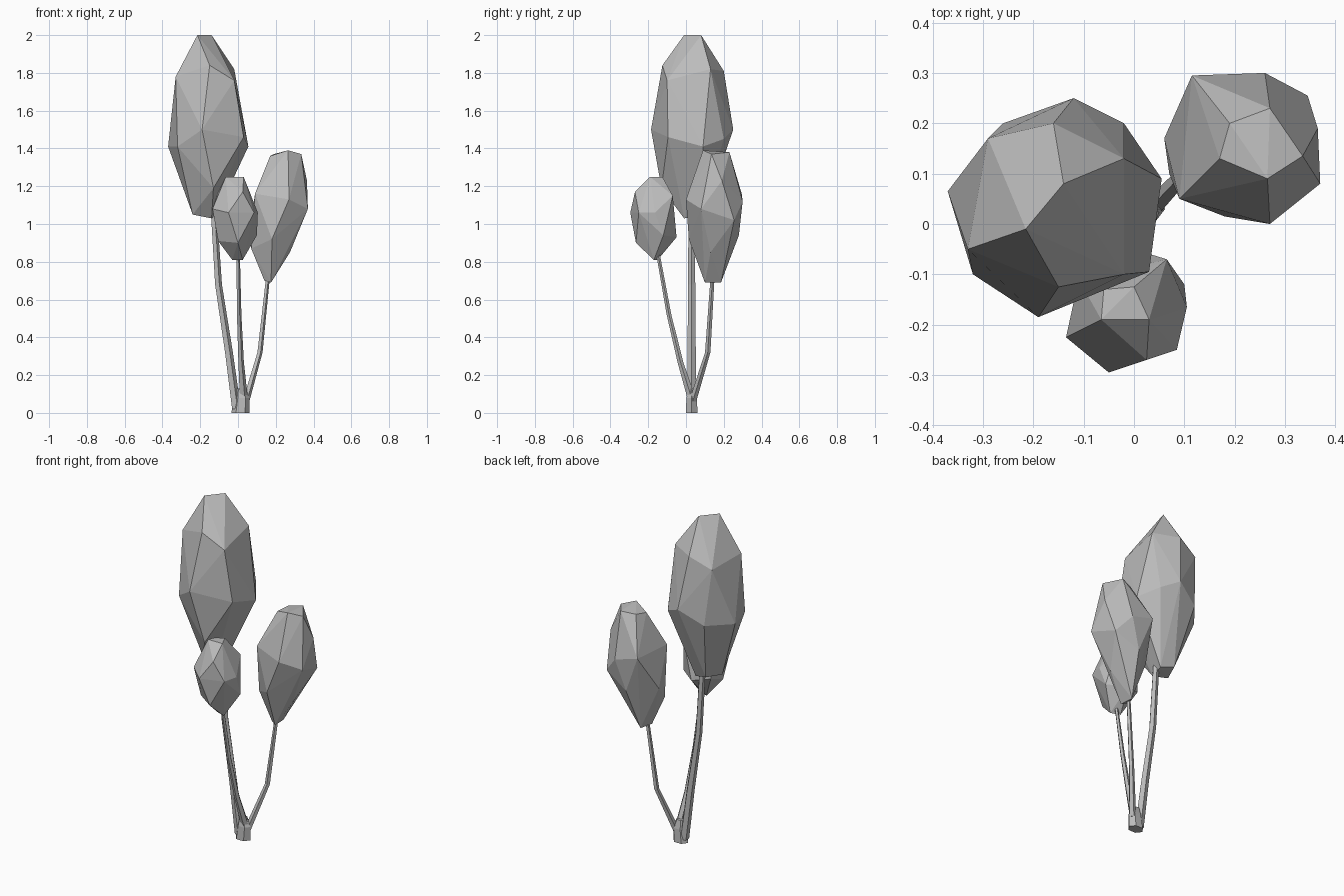
import bpy
import bmesh
from math import cos, sin, tau
from mathutils import Vector

default_cube = bpy.data.objects.get("Cube")
if default_cube:
    bpy.data.objects.remove(default_cube, do_unlink=True)


def make_material(name, colour):
    material = bpy.data.materials.new(name)
    material.use_nodes = True
    material.diffuse_color = colour
    material.node_tree.nodes["Principled BSDF"].inputs["Base Color"].default_value = colour
    return material


grey = make_material("plain grey", (0.5, 0.5, 0.5, 1))


def finish(name, bm):
    """Turn a bmesh into a flat-shaded object."""
    bmesh.ops.recalc_face_normals(bm, faces=bm.faces[:])
    mesh = bpy.data.meshes.new(name)
    bm.to_mesh(mesh)
    bm.free()
    mesh.materials.append(grey)
    part = bpy.data.objects.new(name, mesh)
    bpy.context.scene.collection.objects.link(part)
    return part


def foliage(name, *tiers):
    """Faceted leaf clump: the convex hull of corner points in centimetres."""
    bm = bmesh.new()
    for tier in tiers:
        for corner in tier:
            bm.verts.new(Vector(corner) / 100)
    hull = bmesh.ops.convex_hull(bm, input=bm.verts[:])
    loose = {v for v in hull["geom_interior"] + hull["geom_unused"]
             if isinstance(v, bmesh.types.BMVert)}
    bmesh.ops.delete(bm, geom=list(loose), context="VERTS")
    return finish(name, bm)


def branch(name, path, radii, sides=5, depth=1.0):
    """Tapered low-poly tube with horizontal rings along a path."""
    bm = bmesh.new()
    rings = []
    for centre, radius in zip(path, radii):
        ring = []
        for i in range(sides):
            angle = tau * i / sides
            offset = Vector((cos(angle), sin(angle) * depth, 0)) * radius
            ring.append(bm.verts.new(Vector(centre) + offset))
        rings.append(ring)
    for low, high in zip(rings, rings[1:]):
        for i in range(sides):
            j = (i + 1) % sides
            bm.faces.new((low[i], low[j], high[j], high[i]))
    bm.faces.new(rings[0])
    bm.faces.new(rings[-1])
    return finish(name, bm)


# Leaf clumps: crown, shoulder, waist and foot tiers
foliage(
    "tall_foliage",
    [(-21.5, -1, 200), (-14, 8, 200)],
    [(-2, 13, 182), (-16, 20, 181), (-29, 17, 175),
     (-33, -5, 178), (-15, -12.5, 184), (-2, -10, 176)],
    [(-37, 6.5, 141), (-32, -10, 141), (-19, -18.5, 150), (3, -9.5, 146),
     (5.5, 9, 141), (-2, 20, 145), (-12, 25, 150), (-26, 20, 142)],
    [(-13, -13, 119), (-24, 0, 105), (-14, -1, 103),
     (-12, 8, 104), (-20, 10, 106)],
)
foliage(
    "middle_foliage",
    [(27, 23, 138), (19, 20, 137), (17, 13, 136),
     (26.5, 9, 139), (33.5, 13.5, 137)],
    [(36.5, 19, 123), (37, 8, 108), (27, 0, 113), (18, 1.5, 92),
     (9, 5, 116), (6, 17, 95), (11.5, 29.5, 116), (26, 30, 112),
     (34.5, 25.5, 102)],
    [(27.5, 13, 85), (20, 28, 94), (7, 10, 87),
     (14, 12, 70), (17.5, 10, 69), (17, 18.5, 69)],
)
foliage(
    "small_foliage",
    [(-6.5, -19, 125), (3, -19, 125), (0, -12.5, 125), (-6, -13, 124)],
    [(-5, -29.5, 106), (2.5, -27, 117), (8.5, -25, 106), (10.5, -16.5, 106),
     (6.5, -7, 115), (-13.5, -22.5, 108), (-11, -11, 116)],
    [(10, -12, 94), (0, -5, 93), (-10.5, -20, 91), (-10, -9, 95),
     (0, -26.5, 90), (2.5, -17, 81), (-3, -15, 81)],
)

# Trunk and its three branches
branch("trunk", [(0.013, 0.03, 0), (0.02, 0.03, 0.08), (0.015, 0.03, 0.13)],
       [0.048, 0.042, 0.025], sides=6, depth=0.75)
branch("tall_branch",
       [(-0.01, 0.03, 0.02), (-0.05, 0.03, 0.32), (-0.105, 0.03, 0.68), (-0.13, 0.03, 1.08)],
       [0.026, 0.023, 0.02, 0.018])
branch("small_branch",
       [(0.03, 0.035, 0.06), (0.015, -0.03, 0.27), (0.005, -0.09, 0.52), (0, -0.148, 0.84)],
       [0.024, 0.016, 0.013, 0.01])
branch("middle_branch",
       [(0.04, 0.035, 0.06), (0.115, 0.115, 0.32), (0.16, 0.142, 0.74)],
       [0.02, 0.015, 0.011])
